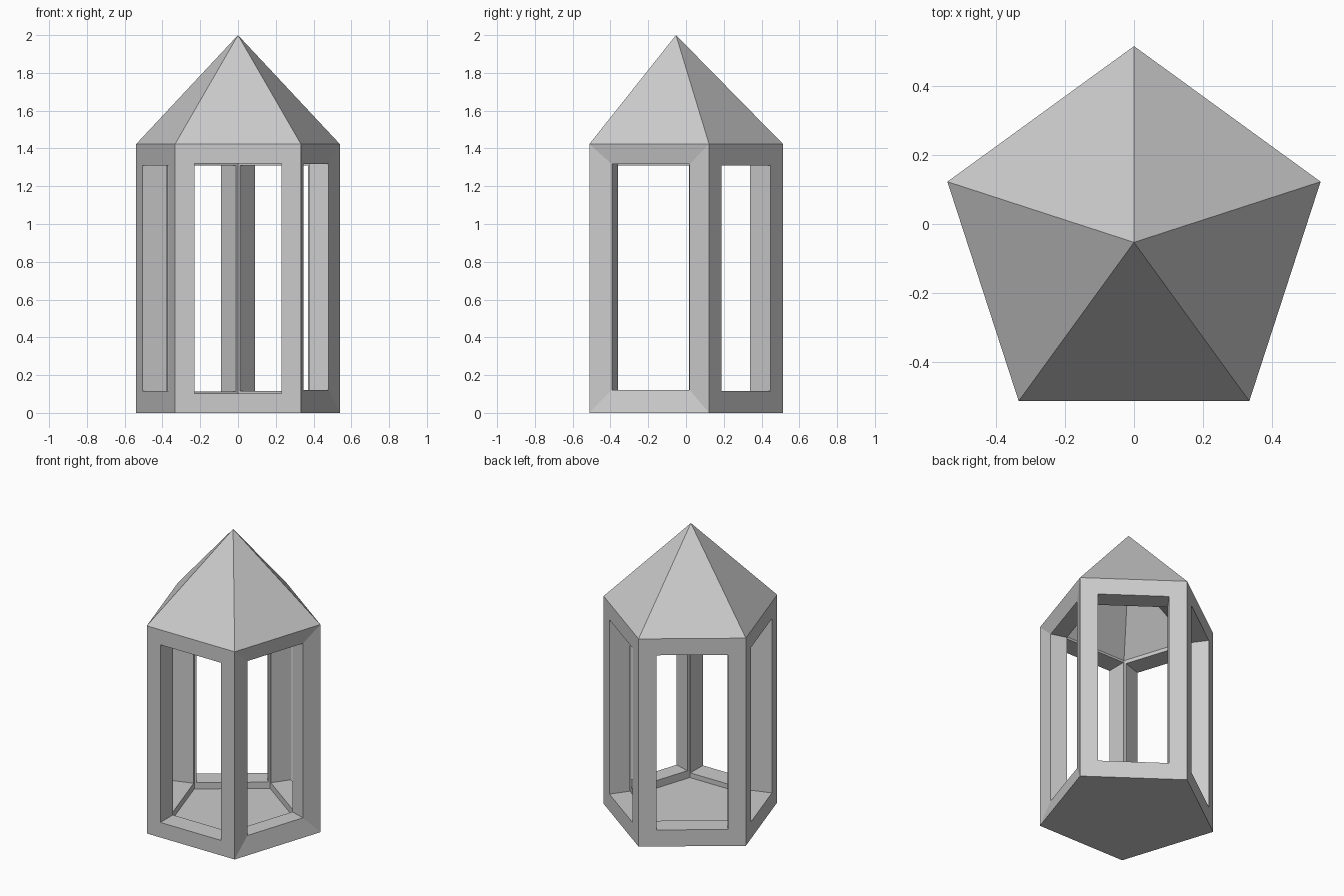
import bpy, bmesh, math
from mathutils import Vector

if "Cube" in bpy.data.objects:
    bpy.data.objects.remove(bpy.data.objects["Cube"])

R, CY = 0.567, -0.053            # circumradius and centre of the pentagon
EAVE, APEX = 1.423, 2.0
T = 0.135                        # wall thickness
RI = R - T / math.cos(math.pi / 5)
FLOOR, CEIL, APEX_IN = 0.07, 1.335, 1.742


def corner(i, r, z):
    a = math.radians(-126 + 72 * i)
    return Vector((r * math.cos(a), CY + r * math.sin(a), z))


def ring(r, z):
    return [corner(i, r, z) for i in range(5)]


def make(name, polys):
    bm = bmesh.new()
    for p in polys:
        bm.faces.new([bm.verts.new(v) for v in p])
    bmesh.ops.remove_doubles(bm, verts=bm.verts, dist=1e-5)
    me = bpy.data.meshes.new(name)
    bm.to_mesh(me)
    bm.free()
    ob = bpy.data.objects.new(name, me)
    bpy.context.collection.objects.link(ob)
    return ob


def panel(i, margin, z0, z1, recess):
    """One side: outer frame, window reveal and inner frame."""
    a, b = corner(i, R, 0), corner(i + 1, R, 0)
    ai, bi = corner(i, RI, 0), corner(i + 1, RI, 0)
    along = (b - a).normalized()
    out = Vector((along.y, -along.x, 0))

    def rect(p, q, lo, hi):
        up = Vector((0, 0, 1))
        return [p + up * lo, q + up * lo, q + up * hi, p + up * hi]

    wa, wb = a + along * margin, b - along * margin
    loops = [rect(a, b, 0, EAVE),
             rect(wa - out * recess, wb - out * recess, z0, z1),
             rect(wa - out * T, wb - out * T, z0, z1),
             rect(ai, bi, FLOOR, CEIL)]
    return [[l[k], l[(k + 1) % 4], n[(k + 1) % 4], n[k]]
            for l, n in zip(loops, loops[1:]) for k in range(4)]


# Window frames: front, right, back right, back left, left
sides = [("front", 0.103, 0.103, 1.32, 0), ("right", 0.117, 0.122, 1.317, 0.025),
         ("back_right", 0.112, 0.115, 1.31, 0), ("back_left", 0.112, 0.113, 1.31, 0),
         ("left", 0.112, 0.115, 1.31, 0)]
for i, (name, m, z0, z1, rec) in enumerate(sides):
    make(name + "_window_frame", panel(i, m, z0, z1, rec))


# Hollow pyramid roof
def cone(r, z, top):
    p = ring(r, z)
    return [[p[i], p[(i + 1) % 5], Vector((0, CY, top))] for i in range(5)]


make("roof", cone(R, EAVE, APEX) + [f[::-1] for f in cone(RI, CEIL, APEX_IN)])

# Base: underside and raised inner floor
make("base", [ring(R, 0)[::-1], ring(RI, FLOOR)])
